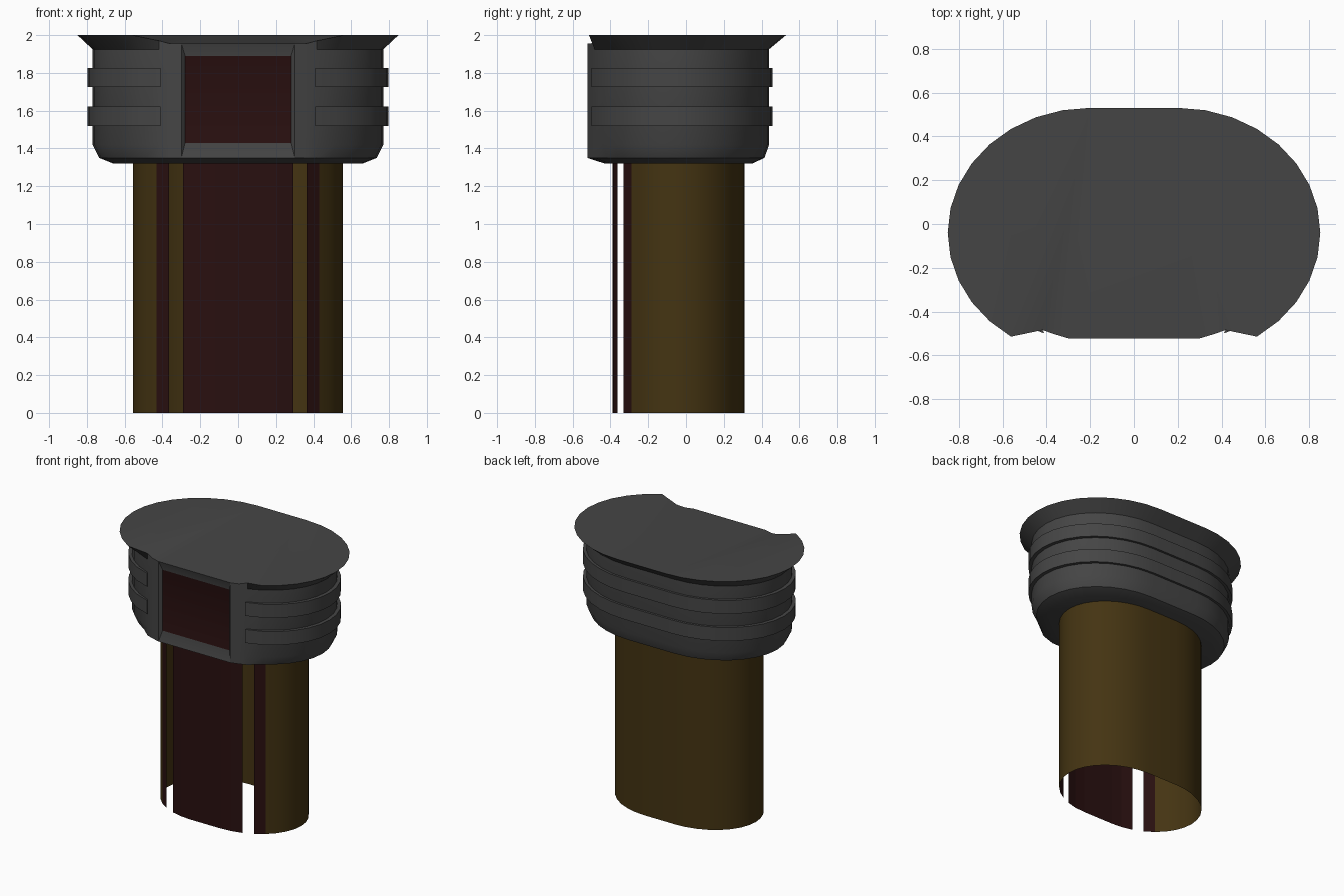
import bpy, bmesh, math
from mathutils import Vector

cube = bpy.data.objects.get("Cube")
if cube:
    bpy.data.objects.remove(cube)

STEPS = 8            # segments per quarter of the oval
CENTRE_Y = -0.04
BACK = 2 * STEPS     # last point of the +x half, at the back
LAST = 4 * STEPS + 1


def material(name, colour):
    m = bpy.data.materials.new(name)
    m.use_nodes = True
    m.diffuse_color = (*colour, 1)
    m.node_tree.nodes["Principled BSDF"].inputs["Base Color"].default_value = (*colour, 1)
    return m


GREY = material("dark grey", (0.06, 0.06, 0.06))
BRONZE = material("dark bronze", (0.058, 0.034, 0.006))
RED = material("dark red", (0.022, 0.005, 0.005))


def half_oval(flat, rx, ry):
    """Front to back points of the +x half of a flattened oval."""
    pts = []
    for i in range(BACK + 1):
        a = math.pi * i / BACK
        pts.append((flat + rx * math.sin(a), CENTRE_Y - ry * math.cos(a)))
    return pts


def ring(half, z):
    """Mirror a half outline into a full counterclockwise loop; z may vary per point."""
    right = [Vector((x, y, z[i] if isinstance(z, list) else z)) for i, (x, y) in enumerate(half)]
    return right + [Vector((-p.x, p.y, p.z)) for p in reversed(right)]


def finish(name, bm, materials):
    mesh = bpy.data.meshes.new(name)
    bm.to_mesh(mesh)
    bm.free()
    for m in materials:
        mesh.materials.append(m)
    obj = bpy.data.objects.new(name, mesh)
    bpy.context.collection.objects.link(obj)
    bpy.ops.object.select_all(action='DESELECT')
    obj.select_set(True)
    bpy.context.view_layer.objects.active = obj
    bpy.ops.object.shade_smooth_by_angle(angle=math.radians(30))
    return obj


def add_ring(bm, pts):
    return [bm.verts.new(p) for p in pts]


# Stem: open tube with inset front panels and two slots
bm = bmesh.new()
stem = half_oval(0.125, 0.432, 0.35)
low, high = add_ring(bm, ring(stem, 0)), add_ring(bm, ring(stem, 1.325))
walls = []
for i in range(LAST + 1):
    j = (i + 1) % (LAST + 1)
    walls.append(bm.faces.new((low[i], low[j], high[j], high[i])))
slots = [walls[2], walls[LAST - 3]]
panels = [walls[i] for i in (0, 1, 3, LAST, LAST - 1, LAST - 2, LAST - 4)]
bmesh.ops.inset_individual(bm, faces=panels + slots, thickness=0.015, depth=0)
for f in panels:
    f.material_index = 1
bmesh.ops.delete(bm, geom=slots, context='FACES')
finish("stem", bm, [BRONZE, RED])

# Head: lofted oval rings with a fixed flat front and a flared rim
BODY = (0.2, 0.57, 0.48)
FRONT = [(0.3, -0.522), (0.36, -0.504), (0.418, -0.484)]


def head_outline(size):
    return FRONT + half_oval(*size)[3:]


rim_z = [1.955, 1.955, 1.97] + [2.0] * (BACK - 2)
bm = bmesh.new()
rings = [add_ring(bm, r) for r in (
    ring(half_oval(0.17, 0.49, 0.39), 1.32),
    ring(head_outline((0.19, 0.545, 0.455)), 1.35),
    ring(head_outline(BODY), 1.42),
    ring(head_outline(BODY), 1.925),
    ring(head_outline((0.2, 0.65, 0.57)), rim_z))]
for k, (a, b) in enumerate(zip(rings, rings[1:])):
    for i in range(LAST + 1):
        if i == LAST and k > 0:
            continue     # left open for the front window
        j = (i + 1) % (LAST + 1)
        bm.faces.new((a[i], a[j], b[j], b[i]))
bm.faces.new(list(reversed(rings[0])))

# Lid: flat side areas and a middle that dips to the front edge
top = rings[-1]
bm.faces.new(top[3:BACK + 1])
bm.faces.new(top[BACK + 1:LAST - 2])
bm.faces.new((top[BACK], top[BACK + 1], top[LAST], top[0]))
for i in range(3):
    bm.faces.new((top[BACK], top[i], top[i + 1]))
    bm.faces.new((top[BACK + 1], top[LAST - i - 1], top[LAST - i]))

# Window: shallow bevelled frame around a red panel
outer = [rings[1][LAST], rings[1][0], top[0], top[LAST]]
inner = [bm.verts.new((x, -0.502, z)) for x, z in
         ((-0.28, 1.43), (0.28, 1.43), (0.28, 1.89), (-0.28, 1.89))]
for i in range(4):
    j = (i + 1) % 4
    bm.faces.new((outer[i], outer[j], inner[j], inner[i]))
bm.faces.new(inner).material_index = 1
finish("head", bm, [GREY, RED])

# Bands: two raised straps around the sides and back
for name, z0, z1 in (("lower_band", 1.52, 1.622), ("upper_band", 1.725, 1.827)):
    bm = bmesh.new()
    inside = half_oval(*BODY)
    outside = half_oval(0.2, 0.597, 0.497)
    outside[2] = (0.41, outside[2][1])
    loops = [add_ring(bm, ring(h, z)[2:LAST - 1]) for h, z in
             ((inside, z0), (outside, z0), (outside, z1), (inside, z1))]
    for a, b in zip(loops, loops[1:]):
        for i in range(len(a) - 1):
            bm.faces.new((a[i], a[i + 1], b[i + 1], b[i]))
    bm.faces.new([l[0] for l in loops])
    bm.faces.new([l[-1] for l in reversed(loops)])
    finish(name, bm, [GREY])
